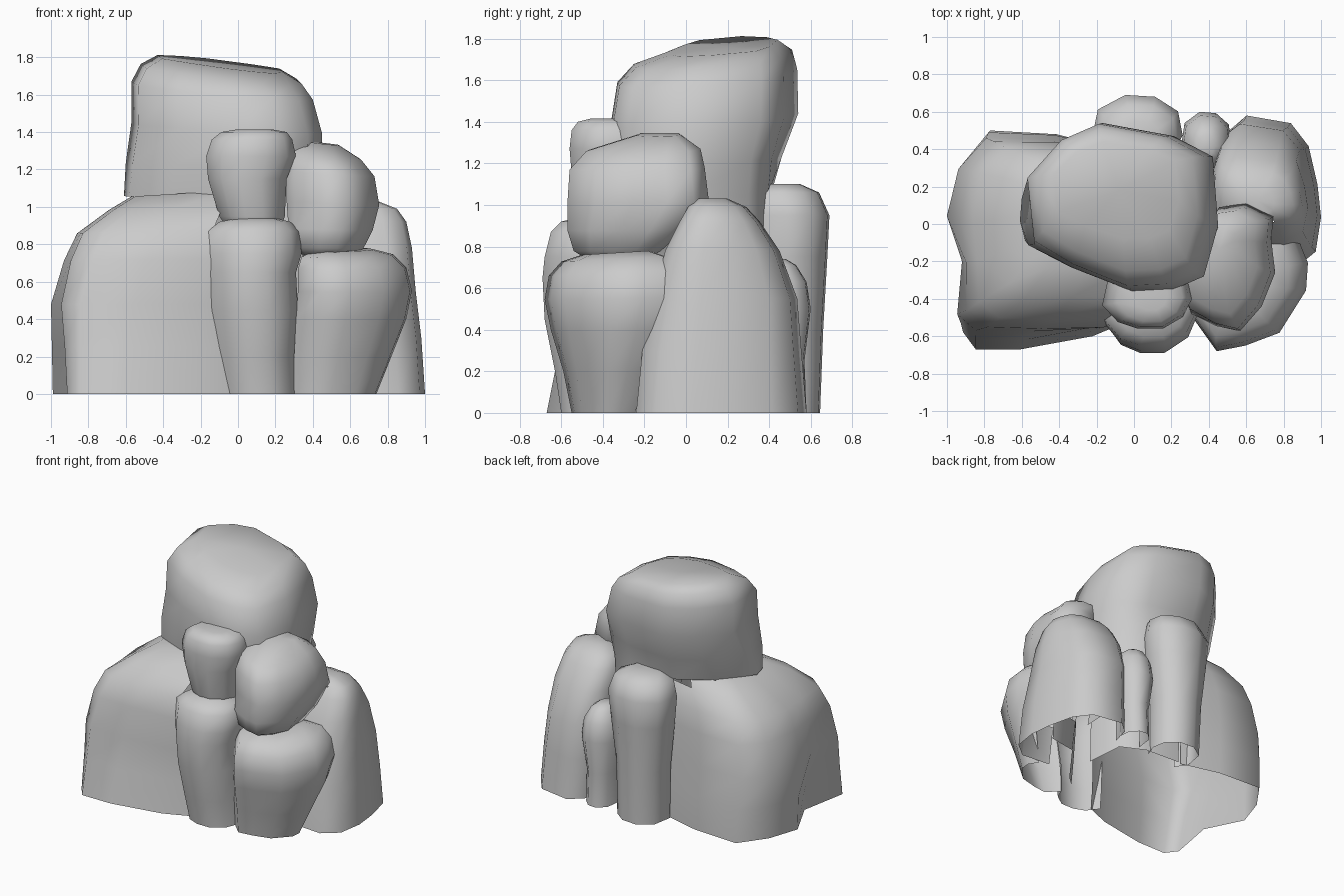
import bpy, bmesh, math
from mathutils import Vector
from mathutils.bvhtree import BVHTree

rocks = []


def unit_box(outline):
    """Scale an outline to a 0..1 square so a ring can stretch it."""
    xs, ys = [p[0] for p in outline], [p[1] for p in outline]
    w, d = max(xs) - min(xs), max(ys) - min(ys)
    return [((x - min(xs)) / w, (y - min(ys)) / d) for x, y in outline]


def rock(name, outline, rings, tilt=(0, 0), floating=False, upper=None, blend=(0, 1)):
    """Loft a top-view outline (turning into upper) through rings of (z, x0, x1, y0, y1)."""
    low, high = unit_box(outline), unit_box(upper or outline)
    if sum(a[0] * b[1] - b[0] * a[1] for a, b in zip(low, low[1:] + low[:1])) < 0:
        low.reverse()
        high.reverse()
    top = rings[-1][0]
    bm = bmesh.new()
    loops = []
    for z, x0, x1, y0, y1 in rings:
        t = min(1, max(0, (z - blend[0]) / (blend[1] - blend[0])))
        loop = []
        for a, b in zip(low, high):
            u, v = a[0] + t * (b[0] - a[0]), a[1] + t * (b[1] - a[1])
            x, y = x0 + u * (x1 - x0), y0 + v * (y1 - y0)
            lean = tilt[0] * (x - (x0 + x1) / 2) + tilt[1] * (y - (y0 + y1) / 2)
            loop.append(bm.verts.new((x, y, z + lean * (z / top) ** 4)))
        loops.append(loop)
    n = len(low)
    for a, b in zip(loops, loops[1:]):
        for i in range(n):
            j = (i + 1) % n
            bm.faces.new((a[i], a[j], b[j], b[i]))
    caps = [bm.faces.new(loops[-1])]
    if floating:
        caps.append(bm.faces.new(loops[0][::-1]))
    bmesh.ops.poke(bm, faces=caps)
    for f in bm.faces:
        f.smooth = True
    me = bpy.data.meshes.new(name)
    bm.to_mesh(me)
    bm.free()
    ob = bpy.data.objects.new(name, me)
    bpy.context.collection.objects.link(ob)
    rocks.append(ob)


def open_hidden_sides():
    """Remove the faces buried between the rocks, leaving open shells."""
    verts, polys = [], []
    for ob in rocks:
        k = len(verts)
        verts += [v.co.copy() for v in ob.data.vertices]
        polys += [[k + i for i in p.vertices] for p in ob.data.polygons]
    tree = BVHTree.FromPolygons(verts, polys)
    rays = [Vector((math.cos(a * math.pi / 18) * math.cos(e),
                    math.sin(a * math.pi / 18) * math.cos(e), math.sin(e)))
            for a in range(36) for e in (0, .35, .75, 1.2)]
    for ob in rocks:
        bm = bmesh.new()
        bm.from_mesh(ob.data)
        bm.normal_update()
        hidden = []
        for f in bm.faces:
            c = f.calc_center_median()
            spots = [c] + [c.lerp(v.co, .85) for v in f.verts]
            seen = any(r.dot(f.normal) > .05
                       and tree.ray_cast(s + f.normal * .004, r)[0] is None
                       for s in spots for r in rays)
            # undersides of overhanging stones stay
            if not seen and f.normal.z > -.5:
                hidden.append(f)
        bmesh.ops.delete(bm, geom=hidden, context='FACES')
        bm.to_mesh(ob.data)
        bm.free()


# generic rounded outline for the columns
column = [(-1, -.3), (-.65, -.8), (-.2, -1), (.35, -1), (.8, -.65), (1, -.1),
          (.9, .55), (.4, .95), (-.25, 1), (-.85, .6)]

# tall central boulder with sloping crown, undercut at the back left
rock("tall_boulder",
     [(-.61, .03), (-.58, -.1), (-.35, -.23), (-.03, -.35), (.2, -.34), (.37, -.27),
      (.45, 0), (.42, .37), (.2, .48), (-.15, .5), (-.42, .32)],
     [(0, -.46, .42, -.28, .41), (.6, -.5, .4, -.28, .39), (1.05, -.61, .42, -.3, .41),
      (1.22, -.6, .45, -.34, .46), (1.42, -.57, .45, -.36, .54),
      (1.62, -.57, .4, -.33, .535), (1.71, -.52, .34, -.25, .51),
      (1.765, -.43, .24, -.08, .44)], tilt=(-.12, .08),
     upper=[(-.62, .25), (-.58, -.1), (-.35, -.23), (-.03, -.35), (.2, -.34), (.37, -.27),
            (.45, 0), (.42, .37), (.2, .48), (-.2, .55), (-.42, .46)], blend=(1.05, 1.3))

# broad left boulder, pointed base turning into a boxy shoulder
rock("left_boulder",
     [(-1, .07), (-.92, .3), (-.77, .5), (-.4, .48), (-.08, .4), (0, 0), (0, -.52),
      (-.2, -.6), (-.6, -.67), (-.85, -.67), (-.92, -.58), (-.85, -.22)],
     [(0, -.99, -.03, -.67, .5), (.25, -.995, -.02, -.62, .49), (.48, -1, -.01, -.575, .46),
      (.72, -.93, 0, -.56, .44), (.87, -.86, .02, -.51, .41),
      (1.0, -.69, .05, -.39, .35), (1.075, -.57, .08, -.24, .27)], tilt=(.06, 0),
     upper=[(-.87, .0), (-.83, .28), (-.7, .43), (-.4, .43), (-.08, .38), (0, 0), (0, -.5),
            (-.15, -.56), (-.45, -.56), (-.73, -.55), (-.84, -.46), (-.85, -.22)],
     blend=(.1, .8))

# front lower column and the small stone on top of it
rock("front_column", column,
     [(0, -.08, .31, -.6, -.25), (.2, -.11, .3, -.63, -.25), (.45, -.14, .32, -.68, -.25),
      (.65, -.15, .31, -.69, -.25), (.75, -.16, .34, -.68, -.25),
      (.87, -.16, .33, -.65, -.25), (.92, -.1, .28, -.6, -.28), (.94, 0, .2, -.52, -.35)])
rock("front_upper_stone", column,
     [(.86, -.04, .22, -.5, -.2), (.95, -.1, .25, -.53, -.2), (1.15, -.16, .26, -.55, -.2),
      (1.27, -.17, .31, -.56, -.2), (1.36, -.14, .29, -.55, -.2),
      (1.4, -.09, .26, -.52, -.24), (1.415, 0, .18, -.46, -.3)], floating=True)

# right upper stone
rock("right_upper_stone",
     [(.27, -.34), (.31, -.45), (.45, -.53), (.57, -.56), (.68, -.43), (.75, -.25),
      (.73, -.08), (.74, .05), (.6, .12), (.46, .1), (.36, -.05)],
     [(.73, .36, .6, -.46, -.2), (.78, .3, .67, -.54, -.12), (.88, .27, .72, -.57, -.01),
      (1.02, .26, .755, -.57, .11), (1.18, .26, .73, -.56, .09),
      (1.27, .27, .66, -.48, .07), (1.34, .36, .54, -.24, -.03)], tilt=(-.12, .03), floating=True)

# right front low rock, wider at the top than at the base
rock("right_front_rock",
     [(.33, -.5), (.45, -.68), (.6, -.65), (.78, -.58), (.92, -.35), (.93, -.2),
      (.87, -.05), (.7, -.04), (.45, -.1), (.34, -.25)],
     [(0, .3, .74, -.55, -.24), (.2, .3, .82, -.59, -.18), (.4, .31, .9, -.65, -.1),
      (.55, .32, .93, -.68, -.05), (.67, .32, .9, -.66, -.06),
      (.74, .34, .83, -.6, -.1), (.77, .42, .72, -.5, -.18)], tilt=(0, .06))

# right back rock with a flared base
rock("right_back_rock",
     [(.44, .36), (.42, .0), (.6, -.2), (.85, -.22), (.97, -.13), (1, .05), (.98, .22),
      (.93, .42), (.83, .54), (.58, .58), (.48, .5)],
     [(0, .45, 1, -.24, .58), (.3, .44, .98, -.21, .555), (.55, .42, .95, -.16, .535),
      (.78, .41, .93, -.1, .45), (.92, .42, .9, -.03, .355),
      (.99, .47, .85, .01, .29), (1.03, .57, .75, .06, .2)])

# back columns
rock("back_column", column,
     [(0, -.16, .2, .3, .645), (.4, -.17, .2, .3, .66), (.75, -.21, .24, .3, .68),
      (.95, -.23, .26, .3, .69), (1.06, -.19, .23, .3, .64), (1.1, -.08, .14, .36, .55)])
rock("back_small_column", column,
     [(0, .28, .49, .3, .58), (.25, .28, .49, .3, .57), (.5, .25, .52, .3, .6),
      (.63, .26, .51, .3, .58), (.71, .3, .47, .32, .53), (.74, .34, .43, .36, .48)])

open_hidden_sides()
